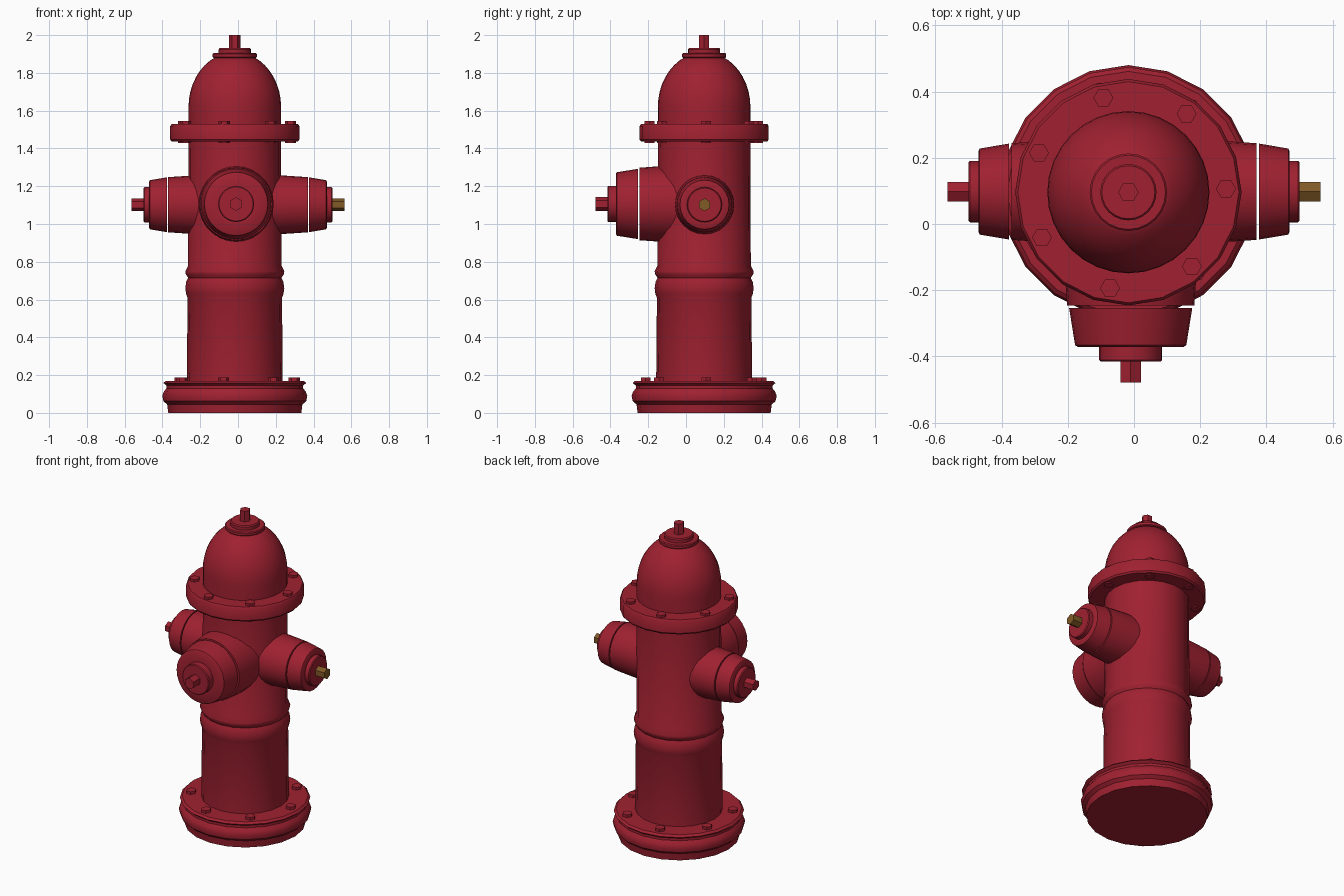
import bpy, bmesh
from math import pi, sin, cos, sqrt, radians
from mathutils import Matrix, Vector

if "Cube" in bpy.data.objects:
    bpy.data.objects.remove(bpy.data.objects["Cube"])

CX, CY = -0.017, 0.096   # upright axis of the barrel


def material(name, rgb):
    m = bpy.data.materials.new(name)
    m.diffuse_color = (*rgb, 1)
    m.use_nodes = True
    m.node_tree.nodes["Principled BSDF"].inputs["Base Color"].default_value = m.diffuse_color
    return m


RED = material("red_paint", (0.35, 0.015, 0.03))
BRASS = material("brass", (0.22, 0.10, 0.02))


def lathe(name, profile, origin=(CX, CY, 0), axis=(0, 0, 1), sides=20, mat=RED, turn=0.0):
    """Closed solid of revolution; profile is (radius, distance along axis)."""
    rot = Vector((0, 0, 1)).rotation_difference(Vector(axis)).to_matrix().to_4x4()
    xf = Matrix.Translation(origin) @ rot
    bm = bmesh.new()
    rings = [[bm.verts.new(xf @ Vector((r * cos(turn + 2 * pi * i / sides),
                                        r * sin(turn + 2 * pi * i / sides), h)))
              for i in range(sides)] for r, h in profile]
    for a, b in zip(rings, rings[1:]):
        for i in range(sides):
            j = (i + 1) % sides
            bm.faces.new((a[i], a[j], b[j], b[i]))
    bm.faces.new(rings[0][::-1])
    bm.faces.new(rings[-1])
    me = bpy.data.meshes.new(name)
    bm.to_mesh(me)
    bm.free()
    ob = bpy.data.objects.new(name, me)
    bpy.context.collection.objects.link(ob)
    me.materials.append(mat)
    bpy.ops.object.select_all(action='DESELECT')
    ob.select_set(True)
    bpy.context.view_layer.objects.active = ob
    bpy.ops.object.shade_smooth_by_angle(angle=radians(35))
    return ob


# Foot flange
lathe("base_flange", [(0.352, 0), (0.358, 0.045), (0.378, 0.062), (0.384, 0.09),
                      (0.376, 0.112), (0.362, 0.13), (0.362, 0.145), (0.378, 0.158), (0.365, 0.17)])

# Barrel with its double bead
lathe("barrel", [(0.254, 0.16), (0.250, 0.61), (0.258, 0.63), (0.262, 0.66), (0.257, 0.695),
                 (0.247, 0.715), (0.260, 0.735), (0.262, 0.75), (0.247, 0.78), (0.245, 1.45)])

# Bonnet flange and dome
lathe("bonnet_flange", [(0.334, 1.437), (0.342, 1.447), (0.342, 1.518), (0.334, 1.53)])
dome = [(0.245, 1.52)]
dome += [(0.245 * sqrt(1 - (h / 0.29) ** 2), 1.62 + h)
         for h in (0, 0.04, 0.08, 0.12, 0.16, 0.19, 0.22, 0.245, 0.265)]
lathe("bonnet_dome", dome, sides=32)
lathe("bonnet_collar", [(0.112, 1.88), (0.117, 1.885), (0.117, 1.9), (0.112, 1.905)], sides=24)
lathe("bonnet_cap", [(0.085, 1.9), (0.085, 1.925), (0.080, 1.932)], sides=24)
lathe("operating_nut", [(0.031, 1.92), (0.031, 2.0)], sides=6)

# Seven bolts on each flange
for k in range(7):
    a = radians(2) + 2 * pi * k / 7
    for name, r, z0, z1 in (("bonnet_bolt", 0.295, 1.43, 1.545), ("base_bolt", 0.315, 0.15, 0.187)):
        lathe(f"{name}_{k + 1}", [(0.03, z0), (0.03, z1)],
              (CX + r * cos(a), CY + r * sin(a), 0), sides=6)

# Side outlets: neck, cap and nut
for side, s, nut in (("left", -1, RED), ("right", 1, BRASS)):
    o, ax = (0, 0.098, 1.102), (s, 0, 0)
    lathe(side + "_neck", [(0.158, 0.1), (0.156, 0.22), (0.146, 0.37)], o, ax, 24)
    lathe(side + "_cap", [(0.145, 0.377), (0.130, 0.466), (0.122, 0.470), (0.093, 0.470),
                          (0.093, 0.495), (0.088, 0.5)], o, ax, 24)
    lathe(side + "_nut", [(0.034, 0.49), (0.034, 0.563)], o, ax, 6, nut)

# Large front outlet
o, ax = (-0.01, 0, 1.106), (0, -1, 0)
lathe("front_neck", [(0.199, -0.05), (0.199, 0.15), (0.192, 0.246)], o, ax, 28)
lathe("front_cap", [(0.186, 0.254), (0.168, 0.366), (0.16, 0.371), (0.095, 0.371),
                    (0.095, 0.411), (0.09, 0.416)], o, ax, 28)
lathe("front_nut", [(0.036, 0.405), (0.036, 0.479)], o, ax, 6, turn=pi / 6)
